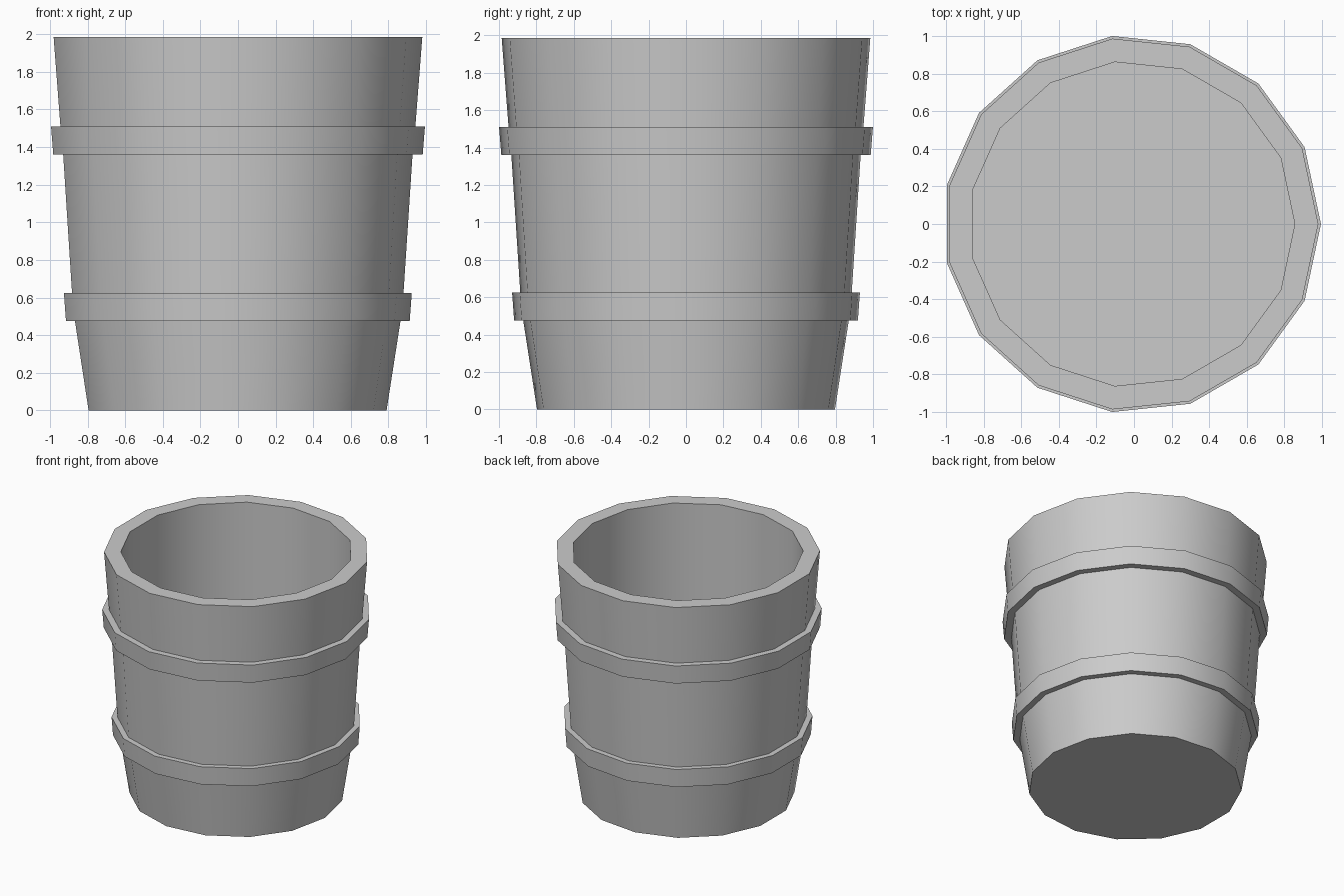
import bpy, bmesh, math

if "Cube" in bpy.data.objects:
    bpy.data.objects.remove(bpy.data.objects["Cube"])

SIDES = 15
CX = -0.011  # odd-sided ring, shifted so its bounds are centred

# Outer wall from the base up, over the rim and down to the inside floor: (radius, z)
PROFILE = [
    (0.801, 0.0), (0.875, 0.475),                     # flared foot
    (0.924, 0.475), (0.935, 0.625), (0.891, 0.625),   # lower hoop
    (0.939, 1.36),                                    # middle staves
    (0.993, 1.36), (1.005, 1.51), (0.954, 1.51),      # upper hoop
    (0.991, 1.985), (0.866, 1.985),                   # top staves and rim
    (0.866, 0.55),                                    # straight inner wall
]


def lathe(name, profile):
    bm = bmesh.new()
    rings = []
    for r, z in profile:
        rings.append([bm.verts.new((CX + r * math.cos(a), r * math.sin(a), z))
                      for a in (2 * math.pi * i / SIDES for i in range(SIDES))])
    for low, high in zip(rings, rings[1:]):
        for i in range(SIDES):
            j = (i + 1) % SIDES
            bm.faces.new((low[i], low[j], high[j], high[i]))
    bm.faces.new(rings[0][::-1])   # underside
    bm.faces.new(rings[-1])        # inside floor
    bmesh.ops.recalc_face_normals(bm, faces=bm.faces)
    mesh = bpy.data.meshes.new(name)
    bm.to_mesh(mesh)
    bm.free()
    obj = bpy.data.objects.new(name, mesh)
    bpy.context.collection.objects.link(obj)
    return obj


# Bucket with two hoops
bucket = lathe("wooden_bucket", PROFILE)
bpy.context.view_layer.objects.active = bucket
bucket.select_set(True)
bpy.ops.object.shade_smooth_by_angle(angle=math.radians(30))
